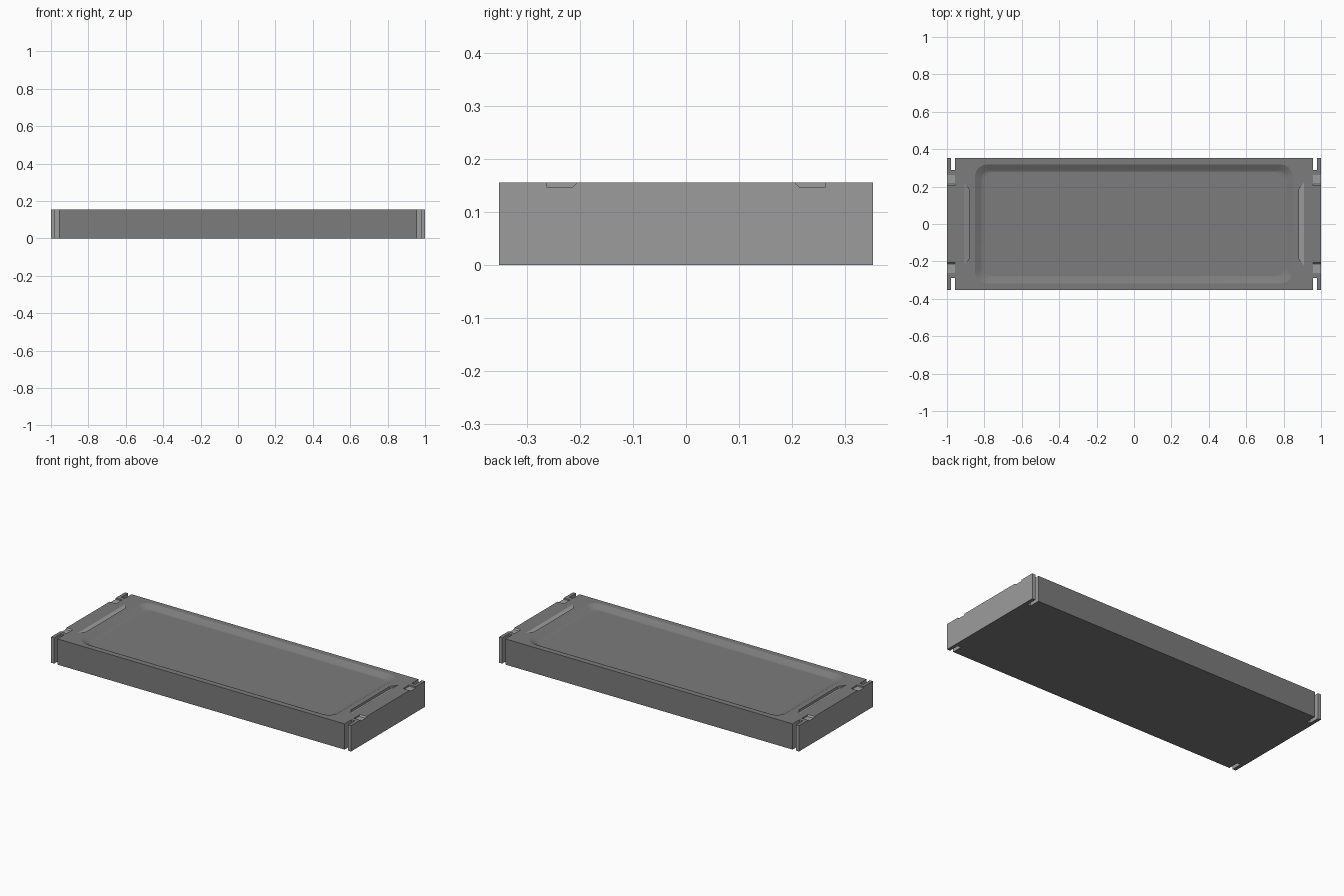
import bpy, bmesh, math

if "Cube" in bpy.data.objects:
    bpy.data.objects.remove(bpy.data.objects["Cube"])

L, W, H = 1.0, 0.352, 0.155   # half length, half width, height


def loft(bm, rings):
    """Closed solid from a stack of matching point rings."""
    vs = [[bm.verts.new(p) for p in r] for r in rings]
    n = len(vs[0])
    bm.faces.new(vs[0])
    bm.faces.new(vs[-1])
    for a, b in zip(vs, vs[1:]):
        for i in range(n):
            j = (i + 1) % n
            bm.faces.new((a[i], a[j], b[j], b[i]))


def make(name, bm):
    bmesh.ops.recalc_face_normals(bm, faces=bm.faces[:])
    me = bpy.data.meshes.new(name)
    bm.to_mesh(me)
    bm.free()
    ob = bpy.data.objects.new(name, me)
    bpy.context.collection.objects.link(ob)
    return ob


def rounded_rect(hx, hy, r, z, seg=6):
    pts = []
    for k, (sx, sy) in enumerate([(1, 1), (-1, 1), (-1, -1), (1, -1)]):
        for i in range(seg + 1):
            a = math.pi / 2 * (k + i / seg)
            pts.append((sx * (hx - r) + r * abs(math.cos(a)) * sx,
                        sy * (hy - r) + r * abs(math.sin(a)) * sy, z))
    return pts


def box_rings(x0, x1, y0, y1, z0, z1):
    return [[(x0, y0, z), (x1, y0, z), (x1, y1, z), (x0, y1, z)] for z in (z0, z1)]


# Solid tray body
bm = bmesh.new()
loft(bm, box_rings(-L, L, -W, W, 0, H))
body = make("tray_body", bm)

# Shallow dished recess on top
cut = bmesh.new()
loft(cut, [rounded_rect(0.85, 0.318, 0.065, H + 0.02),
           rounded_rect(0.85, 0.318, 0.065, H),
           rounded_rect(0.815, 0.286, 0.045, H - 0.018),
           rounded_rect(0.80, 0.277, 0.04, H - 0.021)])

for sx in (-1, 1):
    # Grip groove: vertical inner wall, sloping outer wall
    t, d = 0.01, 0.014
    loft(cut, [[(sx * 0.882, s * 0.185, H - d), (sx * 0.882, s * 0.185, H + t),
                (sx * 0.91, s * 0.225, H + t), (sx * 0.91, s * 0.225, H)]
               for s in (-1, 1)])
    for sy in (-1, 1):
        # Full-height corner slot
        loft(cut, box_rings(sx * 0.957, sx * 0.979, sy * 0.288, sy * 0.4, -0.05, H + 0.05))
        # Shallow notch in the end rim
        loft(cut, [[(sx * x, sy * 0.197, H + 0.008), (sx * x, sy * 0.213, H - 0.008),
                    (sx * x, sy * 0.263, H - 0.008), (sx * x, sy * 0.263, H + 0.008)]
                   for x in (0.957, 1.05)])
cutter = make("recess_cutter", cut)
cutter.hide_render = True

# Carve the body
mod = body.modifiers.new("carve", 'BOOLEAN')
mod.operation = 'DIFFERENCE'
mod.solver = 'EXACT'
mod.object = cutter
bpy.context.view_layer.objects.active = body
body.select_set(True)
bpy.ops.object.modifier_apply(modifier=mod.name)
bpy.data.objects.remove(cutter, do_unlink=True)
bpy.ops.object.shade_smooth_by_angle(angle=math.radians(10))

# Dark shell, lighter end faces and cut surfaces near the ends
body.data.materials.clear()
for name, v in (("dark_shell", 0.2), ("light_ends", 0.335)):
    m = bpy.data.materials.new(name)
    m.diffuse_color = (v, v, v, 1)
    m.use_nodes = True
    m.node_tree.nodes["Principled BSDF"].inputs["Base Color"].default_value = m.diffuse_color
    body.data.materials.append(m)
for f in body.data.polygons:
    c = f.center
    near_end = abs(c.x) > 0.87
    flat_skin = abs(f.normal.z) > 0.99 and (c.z > H - 0.001 or c.z < 0.001)
    f.material_index = int(near_end and not flat_skin)
